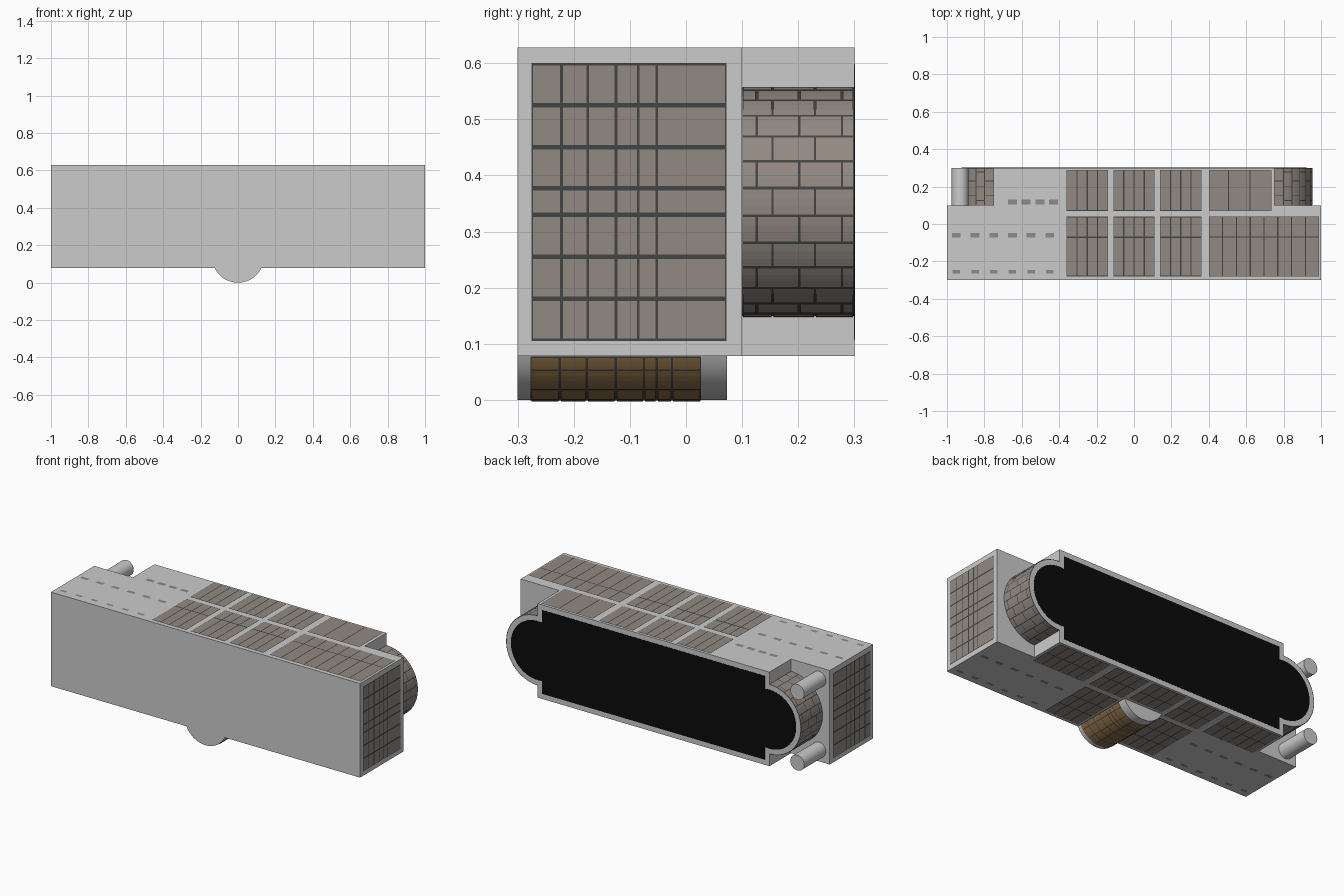
import bpy, bmesh, math
from mathutils import Vector

if "Cube" in bpy.data.objects:
    bpy.data.objects.remove(bpy.data.objects["Cube"])

Z0, Z1 = 0.078, 0.628
ZC = (Z0 + Z1) / 2
R, CX = 0.2025, 0.75          # rounded ends of the rear block
BR, BZ = 0.138, 0.138         # belly drum radius and centre height


def mat(name, rgb):
    m = bpy.data.materials.new(name)
    m.diffuse_color = (*rgb, 1)
    m.use_nodes = True
    m.node_tree.nodes["Principled BSDF"].inputs["Base Color"].default_value = m.diffuse_color
    return m


TILE = mat("tile", (0.29, 0.25, 0.225))
LINE = mat("joint", (0.055, 0.06, 0.058))
BROWN = mat("brown", (0.27, 0.16, 0.065))
BLACK = mat("black", (0.003, 0.003, 0.003))


def finish(bm, name, mats=(), smooth=False):
    me = bpy.data.meshes.new(name)
    bm.to_mesh(me)
    bm.free()
    ob = bpy.data.objects.new(name, me)
    bpy.context.collection.objects.link(ob)
    for m in mats:
        me.materials.append(m)
    if smooth:
        bpy.ops.object.select_all(action='DESELECT')
        ob.select_set(True)
        bpy.context.view_layer.objects.active = ob
        bpy.ops.object.shade_smooth_by_angle(angle=math.radians(30))
    return ob


def prism(name, pts, y0, y1, mats=(), smooth=True):
    """Extrude an x-z outline from y0 to y1."""
    bm = bmesh.new()
    f = bm.faces.new([bm.verts.new((x, y0, z)) for x, z in pts])
    ext = bmesh.ops.extrude_face_region(bm, geom=[f])
    vs = [g for g in ext["geom"] if isinstance(g, bmesh.types.BMVert)]
    bmesh.ops.translate(bm, verts=vs, vec=(0, y1 - y0, 0))
    bmesh.ops.recalc_face_normals(bm, faces=bm.faces)
    return finish(bm, name, mats, smooth)


def arc(cx, cz, r, a0, a1, n):
    return [(cx + r * math.cos(a0 + (a1 - a0) * i / n),
             cz + r * math.sin(a0 + (a1 - a0) * i / n)) for i in range(n + 1)]


def rear_outline(i):
    """Rectangle with a round lobe on each end, inset by i."""
    r, x = R - i, CX - i
    a = math.pi / 2 + math.asin(i / r)
    half = [(x, Z0 + i)] + arc(CX, ZC, r, -a, a, 40) + [(x, Z1 - i)]
    return half + [(-p, q) for p, q in reversed(half)]


def patch(bm, fn, rect, h, mi, n=1):
    """Thin surface patch; fn maps (u, v, height) to space."""
    u0, u1, v0, v1 = rect
    for k in range(n):
        a, b = v0 + (v1 - v0) * k / n, v0 + (v1 - v0) * (k + 1) / n
        f = bm.faces.new([bm.verts.new(fn(u, v, h)) for u, v in
                          ((u0, a), (u1, a), (u1, b), (u0, b))])
        f.material_index = mi
        f.normal_update()
        out = Vector(fn((u0 + u1) / 2, (a + b) / 2, 1)) - Vector(fn((u0 + u1) / 2, (a + b) / 2, 0))
        if f.normal.dot(out) < 0:
            f.normal_flip()


def panel(name, fn, us, vs, gu=0.004, gv=0.004, tile=TILE, n=1):
    """Dark backing with a grid of tiles between the given lines."""
    bm = bmesh.new()
    patch(bm, fn, (us[0], us[-1], vs[0], vs[-1]), 0.0012, 1, n * (len(vs) - 1))
    for a, b in zip(us, us[1:]):
        for c, d in zip(vs, vs[1:]):
            patch(bm, fn, (a + gu / 2, b - gu / 2, c + gv / 2, d - gv / 2), 0.0025, 0, n)
    return finish(bm, name, (tile, LINE))


def split(a, b, n):
    return [a + (b - a) * i / n for i in range(n + 1)]


def top(u, v, h): return (u, v, Z1 + h)
def under(u, v, h): return (u, v, Z0 - h)


# main hull and rear block with rounded ends
prism("main_block", [(-1, Z0), (1, Z0), (1, Z1), (-1, Z1)], -0.3, 0.1, smooth=False)
prism("rear_block", rear_outline(0), 0.1, 0.3)
prism("rear_black_face", rear_outline(0.03), 0.295, 0.301, (BLACK,), smooth=False)

# belly drum
t = math.acos((BZ - Z0) / BR)
prism("belly_drum", arc(0, BZ, BR, -math.pi / 2 - t, -math.pi / 2 + t, 32), -0.3, 0.073)


def belly(u, v, h):
    return ((BR + h) * math.sin(v), u, BZ - (BR + h) * math.cos(v))


panel("belly_tiles", belly, [-0.277, -0.225, -0.177, -0.125, -0.075, -0.052, -0.025, 0.027],
      [-t, -0.92, -0.54, -0.2, 0.2, 0.54, 0.92, t], 0.004, 0.03, BROWN, 4)

# two short pipes at the left end
for label, z in (("upper", ZC + 0.207), ("lower", ZC - 0.207)):
    prism(label + "_pipe", arc(-0.93, z, 0.045, 0, math.tau * 31 / 32, 31), 0.1, 0.3)

# roof panels
for i, x in enumerate((-0.36, -0.11, 0.14)):
    panel(f"roof_rear_panel_{i}", top, split(x, x + 0.22, 4), [0.07, 0.29], 0.006, 0.008)
    panel(f"roof_front_panel_{i}", top, split(x, x + 0.22, 4), [-0.28, -0.07, 0.04], 0.006, 0.008)
panel("roof_rear_panel_wide", top, [0.4, 0.505, 0.62, 0.735], [0.07, 0.29], 0.006, 0.006)
panel("roof_front_panel_wide", top, split(0.4, 0.99, 8), [-0.28, -0.07, 0.04], 0.006, 0.006)

# underside panels
for s in (-1, 1):
    a = min(s * 0.14, s * 0.36)
    panel("under_front_panel", under, split(a, a + 0.22, 4), [-0.28, -0.17, -0.07, 0.04], 0.006, 0.006)
    panel("under_rear_panel", under, split(a, a + 0.22, 4), [0.07, 0.18, 0.29], 0.006, 0.006)
    a = min(s * 0.4, s * 0.735)
    panel("under_rear_panel_wide", under, split(a, a + 0.335, 6), [0.07, 0.18, 0.29], 0.006, 0.006)
panel("under_rear_panel_middle", under, split(-0.11, 0.11, 4), [0.09, 0.18, 0.29], 0.006, 0.006)


# rows of small window slots
def slots(name, fn, xs, y, w, d):
    bm = bmesh.new()
    for x in xs:
        patch(bm, fn, (x - w / 2, x + w / 2, y - d / 2, y + d / 2), 0.0015, 0)
    finish(bm, name, (TILE,))


xs = split(-0.95, -0.45, 5)
slots("roof_slots_rear", top, split(-0.65, -0.43, 3), 0.118, 0.047, 0.025)
for label, fn, row in (("roof_slots", top, xs), ("under_slots", under, xs + [-x for x in xs])):
    slots(label + "_mid", fn, row, -0.06, 0.047, 0.022)
    slots(label + "_front", fn, row, -0.255, 0.04, 0.018)

# tiled end walls and bricked round ends
for side, s in (("right", 1), ("left", -1)):
    def end(u, v, h): return (s * (1 + h), u, v)
    panel(side + "_end_panel", end, [-0.275, -0.222, -0.175, -0.125, -0.085, -0.052, 0.072],
          [0.105, 0.18, 0.255, 0.33, 0.377, 0.45, 0.525, 0.6], 0.005, 0.008)

    def lobe(u, v, h):
        return (s * (CX + (R + h) * math.cos(v)), u, ZC + (R + h) * math.sin(v))
    bm = bmesh.new()
    rows = split(-math.pi / 2, math.pi / 2, 13)
    patch(bm, lobe, (0.101, 0.3, rows[0], rows[-1]), 0.001, 1, 39)
    for k, (a, b) in enumerate(zip(rows, rows[1:])):
        y = 0.05 if k % 2 else 0.078
        while y < 0.3:
            lo, hi = max(y, 0.1) + 0.002, min(y + 0.076, 0.3) - 0.002
            if hi > lo:
                patch(bm, lobe, (lo, hi, a + 0.012, b - 0.012), 0.0025, 0, 3)
            y += 0.076
    finish(bm, side + "_round_bricks", (TILE, LINE))
